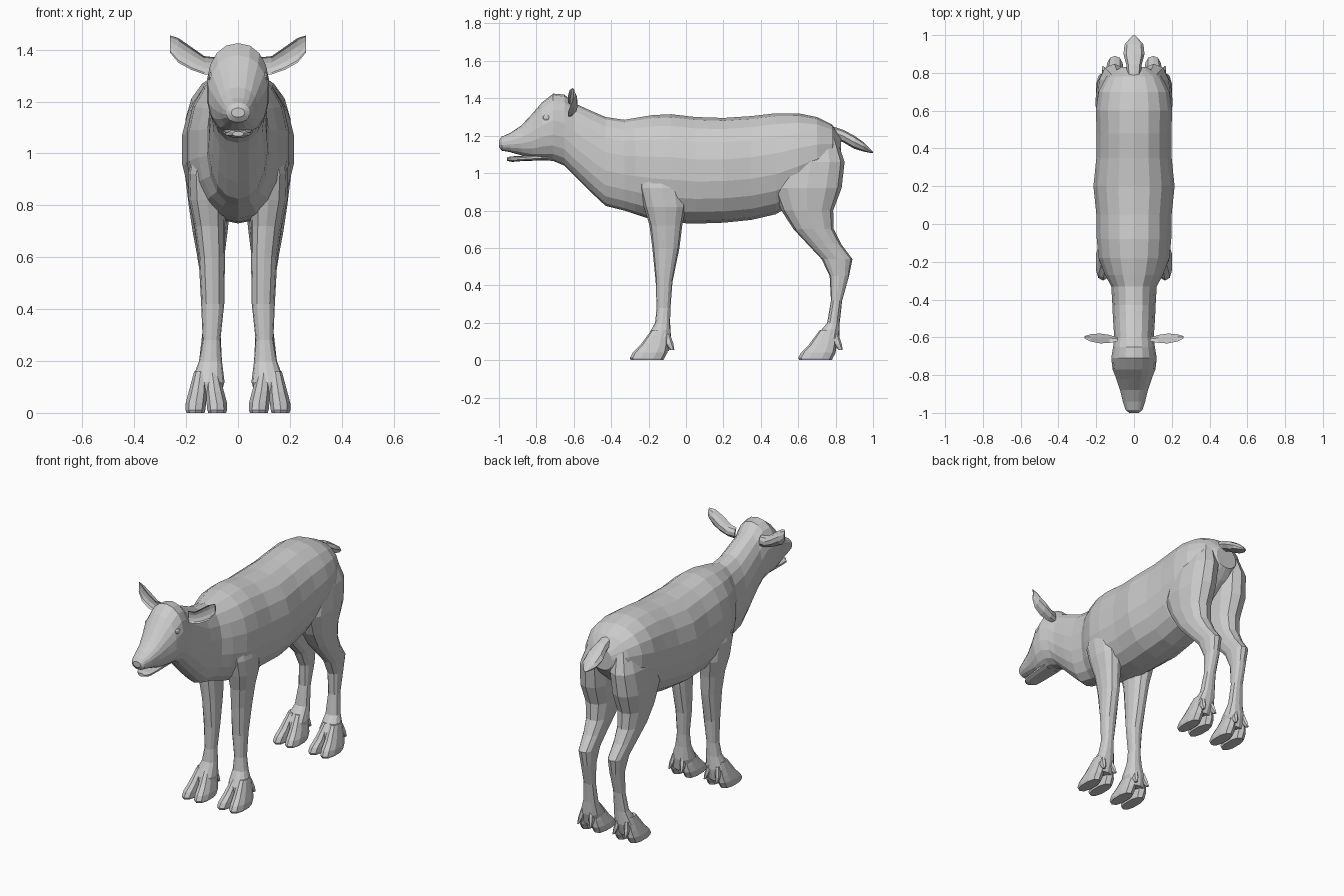
import bpy, bmesh, math
from mathutils import Vector


def oval(n, p=0.9):
    """Unit superellipse points, starting at the top."""
    pts = []
    for i in range(n):
        a = 2 * math.pi * i / n
        s, c = math.sin(a), math.cos(a)
        pts.append((math.copysign(abs(s) ** p, s), math.copysign(abs(c) ** p, c)))
    return pts


def loft(name, rings):
    """Skin a list of equal-length rings and cap both ends."""
    bm = bmesh.new()
    vs = [[bm.verts.new(p) for p in r] for r in rings]
    n = len(vs[0])
    for a, b in zip(vs, vs[1:]):
        for i in range(n):
            j = (i + 1) % n
            bm.faces.new((a[i], a[j], b[j], b[i]))
    bm.faces.new(vs[0])
    bm.faces.new(vs[-1])
    bmesh.ops.recalc_face_normals(bm, faces=bm.faces)
    me = bpy.data.meshes.new(name)
    bm.to_mesh(me)
    bm.free()
    ob = bpy.data.objects.new(name, me)
    bpy.context.scene.collection.objects.link(ob)
    return ob


def along_y(name, secs, n):
    """Sections (y, top, bottom, half width)."""
    return loft(name, [[Vector((u * w, y, (t + b) / 2 + v * (t - b) / 2))
                        for u, v in oval(n)] for y, t, b, w in secs])


def along_z(name, secs, n, side, dy=0, p=0.85):
    """Sections (z, y front, y back, x inner, x outer) on one side."""
    return loft(name, [[Vector((side * ((xi + xo) / 2 + u * (xo - xi) / 2),
                                dy + (yf + yb) / 2 + v * (yb - yf) / 2, z))
                        for u, v in oval(n, p)] for z, yf, yb, xi, xo in secs])


# Nose, head, neck and trunk in one skin
body = along_y("body", [
    (-1.0, 1.175, 1.14, .025), (-.985, 1.195, 1.12, .045), (-.94, 1.215, 1.112, .06),
    (-.88, 1.255, 1.095, .075), (-.82, 1.32, 1.075, .095), (-.77, 1.378, 1.07, .115),
    (-.71, 1.425, 1.065, .122), (-.65, 1.42, 1.04, .112), (-.60, 1.375, .99, .106),
    (-.50, 1.33, .89, .113), (-.43, 1.30, .825, .116), (-.33, 1.285, .80, .122),
    (-.27, 1.295, .78, .155), (-.18, 1.31, .75, .19), (-.08, 1.315, .735, .20),
    (.05, 1.30, .73, .202), (.20, 1.295, .735, .218), (.35, 1.305, .75, .202),
    (.48, 1.32, .78, .20), (.60, 1.32, .85, .205), (.70, 1.30, .93, .19),
    (.78, 1.26, 1.0, .15), (.83, 1.19, 1.06, .07)], 18)

front_secs = [
    (1.05, -.25, -.04, .06, .16), (.92, -.25, -.01, .05, .193), (.82, -.225, 0, .045, .19),
    (.72, -.195, -.02, .05, .168), (.60, -.18, -.035, .05, .152), (.42, -.162, -.072, .053, .142),
    (.28, -.157, -.083, .068, .136), (.20, -.165, -.085, .062, .15),
    (.12, -.21, -.08, .052, .18), (.05, -.21, -.09, .07, .175)]
hind_secs = [
    (1.20, .58, .80, .03, .14), (1.06, .49, .848, .015, .193), (.92, .46, .832, .018, .205),
    (.80, .51, .787, .03, .19), (.70, .575, .79, .04, .175), (.62, .65, .83, .05, .16),
    (.54, .725, .89, .055, .147), (.45, .768, .872, .06, .138), (.32, .775, .835, .068, .136),
    (.20, .755, .822, .062, .15), (.12, .69, .82, .052, .18), (.05, .68, .80, .07, .175)]

# Legs, joined to the trunk
for side, tag in ((1, "left"), (-1, "right")):
    for part, secs in (("front_leg", front_secs), ("hind_leg", hind_secs)):
        leg = along_z(f"{part}_{tag}", secs, 12, side)
        mod = body.modifiers.new("join_leg", "BOOLEAN")
        mod.operation, mod.solver, mod.object = "UNION", "EXACT", leg
        bpy.context.view_layer.objects.active = body
        bpy.ops.object.modifier_apply(modifier=mod.name)
        bpy.data.objects.remove(leg)

# Cloven hooves and dewclaws
toe = [(.16, -.185, -.10, .022, .026), (.08, -.245, -.095, .033, .037),
       (.04, -.285, -.10, .040, .041), (.012, -.30, -.115, .042, .04), (0, -.295, -.12, .042, .036)]
claw = [(.14, -.125, -.085, .028, .012), (.09, -.115, -.068, .036, .014),
        (.055, -.085, -.062, .042, .006)]
for side, tag in ((1, "left"), (-1, "right")):
    for end, dy in (("front", 0), ("hind", .90)):
        for k, pos in ((1, "outer"), (-1, "inner")):
            for part, secs, n in (("hoof", toe, 10), ("dewclaw", claw, 6)):
                along_z(f"{end}_{pos}_{part}_{tag}",
                        [(z, a, b, .122 + k * c - w, .122 + k * c + w) for z, a, b, c, w in secs],
                        n, side, dy)

# Lower jaw and tail
along_y("lower_jaw", [(-.74, 1.11, 1.068, .06), (-.87, 1.092, 1.065, .052),
                      (-.93, 1.09, 1.06, .045), (-.957, 1.085, 1.066, .022)], 10)
along_y("tail", [(.77, 1.255, 1.19, .035), (.84, 1.232, 1.165, .04), (.90, 1.20, 1.13, .056),
                 (.95, 1.165, 1.115, .05), (.985, 1.13, 1.108, .02), (1.0, 1.115, 1.108, .005)], 8)

# Cupped ears, hollow towards the front
ear = [(.085, 1.30, 1.37, -.62, .02), (.13, 1.305, 1.375, -.63, .045),
       (.18, 1.322, 1.41, -.632, .055), (.23, 1.35, 1.445, -.622, .04),
       (.263, 1.39, 1.455, -.605, .012)]
for side, tag in ((1, "left"), (-1, "right")):
    rings = []
    for x, lo, hi, y, t in ear:
        ring = []
        for u, v in oval(10, 1):
            bulge = t * abs(u) * (1 if u > 0 else .4)
            ring.append(Vector((side * x, y + bulge, (lo + hi) / 2 + v * (hi - lo) / 2)))
        rings.append(ring)
    loft(f"ear_{tag}", rings)

    # Eyes
    bpy.ops.mesh.primitive_uv_sphere_add(segments=10, ring_count=6, radius=.022,
                                         location=(side * .103, -.745, 1.295))
    eye = bpy.context.object
    eye.name = f"eye_{tag}"
    eye.scale = (.6, 1, .8)
